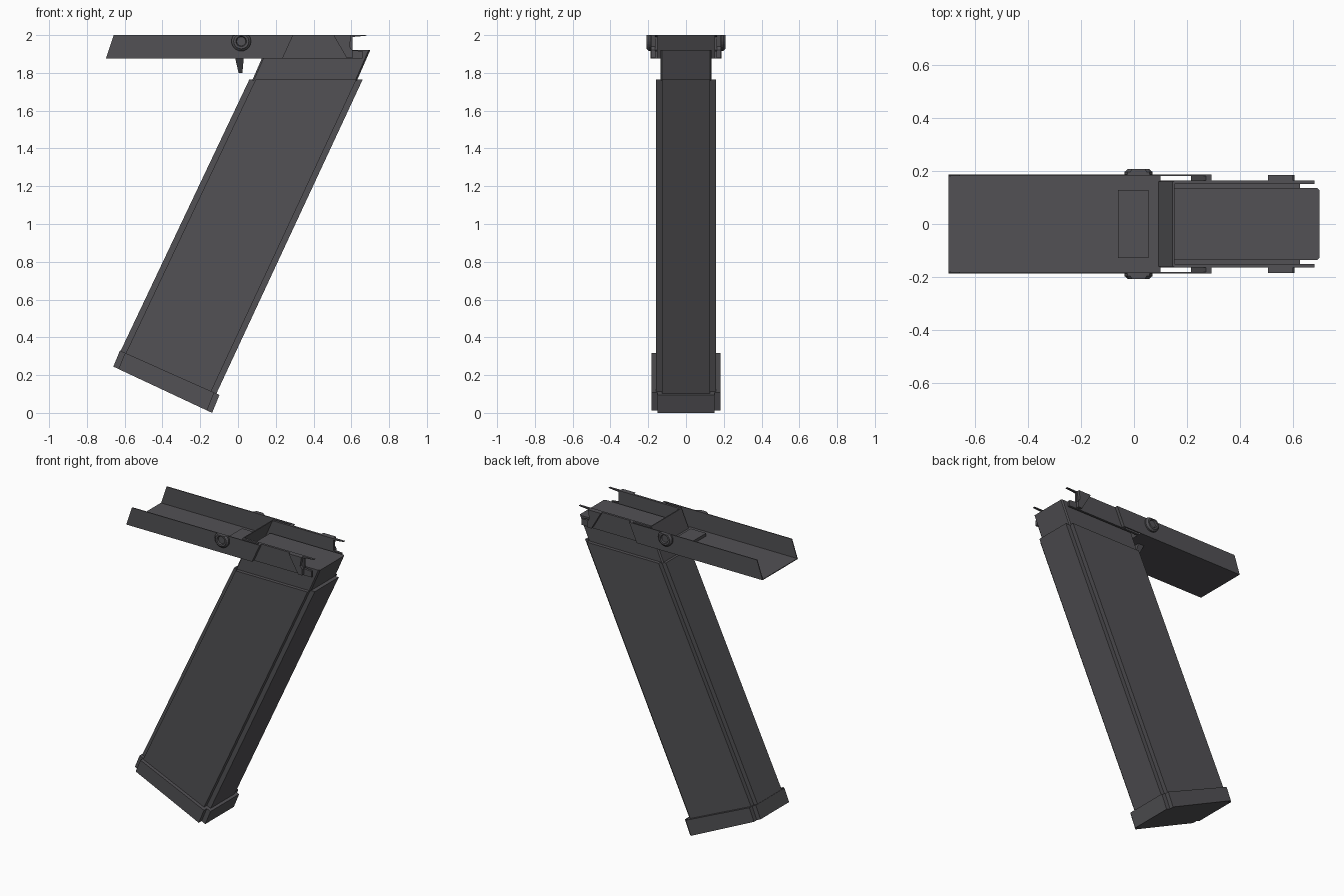
import bpy, bmesh, math
from mathutils import Matrix

cube = bpy.data.objects.get("Cube")
if cube:
    bpy.data.objects.remove(cube, do_unlink=True)

metal = bpy.data.materials.new("dark gunmetal grey")
metal.use_nodes = True
GREY = (0.085, 0.083, 0.09, 1)
metal.diffuse_color = GREY
metal.node_tree.nodes["Principled BSDF"].inputs["Base Color"].default_value = GREY


def finish(name, bm):
    bmesh.ops.recalc_face_normals(bm, faces=bm.faces)
    mesh = bpy.data.meshes.new(name)
    bm.to_mesh(mesh)
    bm.free()
    mesh.materials.append(metal)
    ob = bpy.data.objects.new(name, mesh)
    bpy.context.collection.objects.link(ob)
    return ob


def prism(name, profile, y0, y1, bevel=0.0, segments=2):
    """Extrude an xz profile along y; bevel rounds the long slanted edges."""
    bm = bmesh.new()
    near = [bm.verts.new((x, y0, z)) for x, z in profile]
    far = [bm.verts.new((x, y1, z)) for x, z in profile]
    bm.faces.new(near)
    bm.faces.new(far[::-1])
    for i in range(len(profile)):
        j = (i + 1) % len(profile)
        bm.faces.new((near[i], far[i], far[j], near[j]))
    if bevel:
        steep = [e for e in bm.edges
                 if abs(e.verts[0].co.z - e.verts[1].co.z) > abs(e.verts[0].co.x - e.verts[1].co.x)]
        bmesh.ops.bevel(bm, geom=steep, offset=bevel, segments=segments, affect='EDGES')
    return finish(name, bm)


# Slanted magazine: body, neck and base cap
prism("magazine_body", [(-0.63, 0.31), (-0.12, 0.09), (0.66, 1.765), (0.06, 1.765)],
      -0.158, 0.158, 0.03)
prism("magazine_neck", [(0.075, 1.76), (0.63, 1.76), (0.70, 1.92), (0.145, 1.92)],
      -0.135, 0.135, 0.008, 1)
prism("magazine_base", [(-0.66, 0.245), (-0.137, 0.0), (-0.098, 0.095), (-0.625, 0.33)],
      -0.182, 0.182, 0.03)

# Channel floor, raised pad and slanted cross wall
prism("channel_floor", [(-0.70, 1.875), (0.10, 1.875), (0.10, 1.88), (-0.70, 1.88)],
      -0.185, 0.185)
prism("floor_pad", [(-0.06, 1.88), (0.055, 1.88), (0.055, 1.9), (-0.06, 1.9)],
      -0.128, 0.128)
prism("cross_wall", [(0.09, 1.875), (0.097, 1.875), (0.152, 2.0), (0.145, 2.0)],
      -0.16, 0.16)

# Tapered catch below the floor
bm = bmesh.new()
bmesh.ops.create_cube(bm, size=1)
for v in bm.verts:
    low = v.co.z < 0
    v.co = ((0.013 if low else 0.008) + v.co.x * (0.02 if low else 0.045),
            v.co.y * (0.06 if low else 0.16), 1.80 if low else 1.876)
finish("lower_catch", bm)

# Mirrored side parts
for side, s in (("left", 1), ("right", -1)):
    prism(side + "_channel_wall", [(-0.70, 1.875), (0.235, 1.875), (0.292, 2.0), (-0.658, 2.0)],
          s * 0.181, s * 0.187)
    prism(side + "_rear_plate",
          [(0.095, 1.875), (0.66, 1.875), (0.66, 1.915), (0.605, 1.92), (0.605, 1.99),
           (0.68, 1.997), (0.68, 2.0), (0.15, 2.0)], s * 0.15, s * 0.165)
    prism(side + "_wall_step", [(0.215, 1.875), (0.235, 1.875), (0.292, 2.0), (0.272, 2.0)],
          s * 0.16, s * 0.184)
    prism(side + "_clip", [(0.505, 2.0), (0.575, 1.88), (0.605, 1.88), (0.605, 1.92), (0.59, 1.94), (0.60, 2.0)],
          s * 0.16, s * 0.184)

    # Pivot rivet: domed rim with a recessed centre, trimmed level with the wall top
    bm = bmesh.new()
    rings = []
    for radius, out in ((0.052, 0.185), (0.052, 0.197), (0.04, 0.208), (0.028, 0.208), (0.024, 0.198)):
        ring = []
        for k in range(20):
            a = math.tau * k / 20
            ring.append(bm.verts.new((0.017 + radius * math.cos(a), s * out,
                                      min(2.0, 1.967 + radius * math.sin(a)))))
        rings.append(ring)
    for a, b in zip(rings, rings[1:]):
        for k in range(20):
            m = (k + 1) % 20
            bm.faces.new((a[k], a[m], b[m], b[k]))
    bm.faces.new(rings[-1])
    bm.faces.new(rings[0][::-1])
    finish(side + "_rivet", bm)
